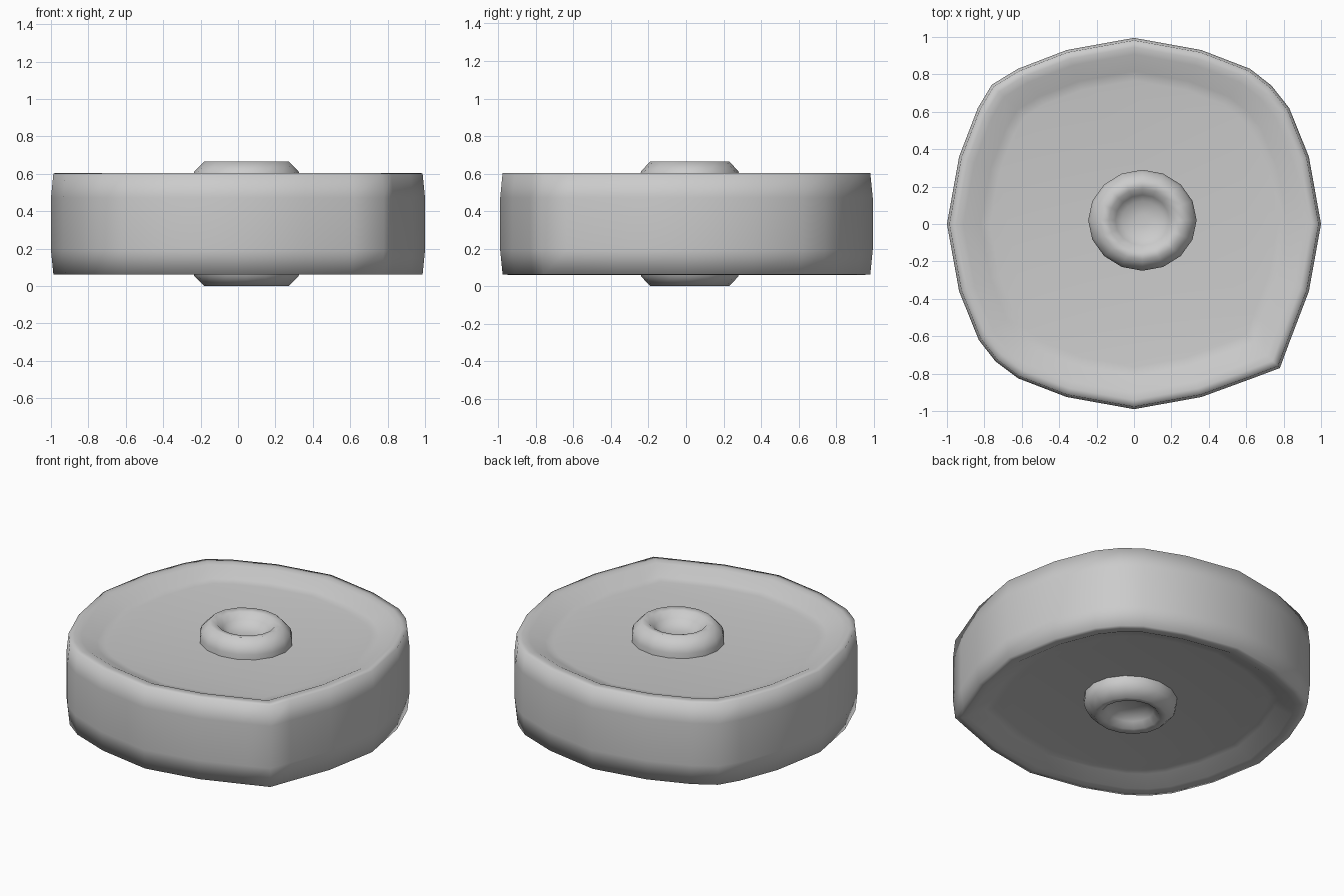
import bpy, bmesh
from math import cos, sin, pi

if "Cube" in bpy.data.objects:
    bpy.data.objects.remove(bpy.data.objects["Cube"])

MID = 0.3325  # mid-height, both faces mirror about it


def loft(name, outline, profile, centre=(0, 0)):
    """Sweep an outline through (scale, height) steps from bottom to top, capping both ends."""
    bm = bmesh.new()
    rings = [[bm.verts.new((centre[0] + x * s, centre[1] + y * s, MID + h)) for x, y in outline]
             for s, h in profile]
    n = len(outline)
    for a, b in zip(rings, rings[1:]):
        for i in range(n):
            j = (i + 1) % n
            bm.faces.new((a[i], a[j], b[j], b[i]))
    bm.faces.new(rings[-1])
    bm.faces.new(rings[0][::-1])
    bmesh.ops.recalc_face_normals(bm, faces=bm.faces[:])
    me = bpy.data.meshes.new(name)
    bm.to_mesh(me)
    bm.free()
    for p in me.polygons:
        p.use_smooth = True
    ob = bpy.data.objects.new(name, me)
    bpy.context.collection.objects.link(ob)
    return ob


def both_faces(half):
    """Mirror an upper half profile (centre plane outwards) to the lower side."""
    return [(s, -h) for s, h in reversed(half)] + half


# Rounded-square body with one sharp corner at front right and recessed faces
outline = [(1, 0), (0.935, 0.36), (0.83, 0.62), (0.735, 0.74), (0.62, 0.83), (0.36, 0.93),
           (0, 0.995), (-0.36, 0.93), (-0.62, 0.83), (-0.76, 0.745), (-0.835, 0.62),
           (-0.935, 0.36), (-1, 0), (-0.935, -0.36), (-0.83, -0.62), (-0.74, -0.735),
           (-0.62, -0.825), (-0.36, -0.925), (0, -0.99), (0.36, -0.925), (0.62, -0.83),
           (0.78, -0.77), (0.83, -0.635), (0.935, -0.36)]
loft("body", outline, both_faces([(1.0, 0.14), (0.987, 0.27), (0.95, 0.272), (0.912, 0.268),
                                  (0.82, 0.22), (0.77, 0.212)]))

# Off-centre hub with a rounded lip and a dished hole on both faces
circle = [(0.29 * cos(2 * pi * i / 16), 0.27 * sin(2 * pi * i / 16)) for i in range(16)]
loft("hub", circle, both_faces([(1.0, 0.19), (1.0, 0.245), (0.96, 0.28), (0.78, 0.3325),
                                (0.62, 0.325), (0.5, 0.29), (0.38, 0.262), (0.12, 0.252)]),
     (0.045, 0.02))
